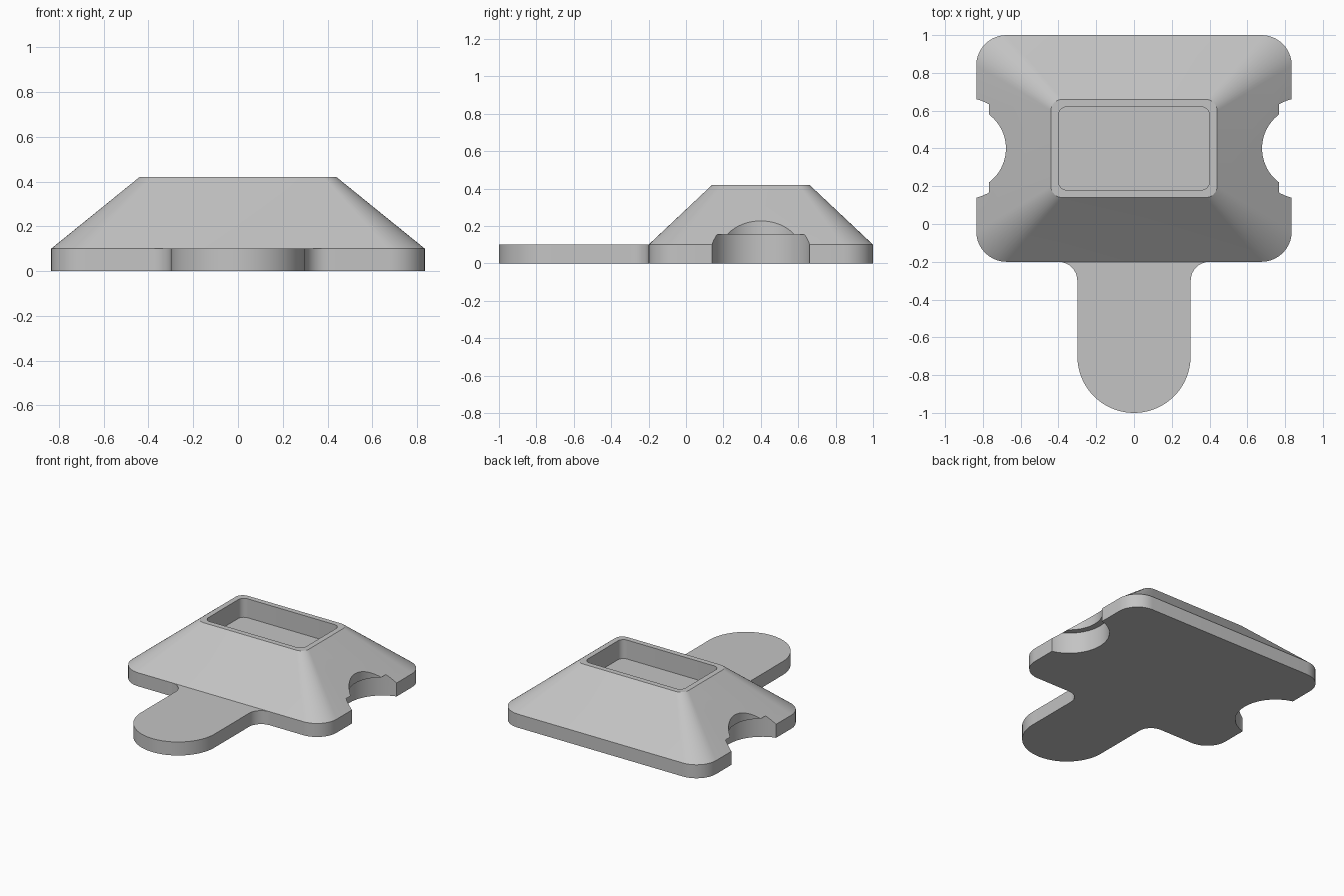
import bpy
import bmesh
from math import cos, sin, pi, radians

cube = bpy.data.objects.get("Cube")
if cube:
    bpy.data.objects.remove(cube)

MID_Y = 0.4      # centre of the raised body
SLAB = 0.1       # thickness of the base slab and tongue
TOP = 0.42       # height of the rim

grey = bpy.data.materials.new("plain_grey")
grey.use_nodes = True
grey.diffuse_color = (0.55, 0.55, 0.55, 1)
grey.node_tree.nodes["Principled BSDF"].inputs["Base Color"].default_value = grey.diffuse_color


def arc(cx, cy, r, start, end, steps):
    """Points along an arc, angles in degrees."""
    angles = [radians(start + (end - start) * i / steps) for i in range(steps + 1)]
    return [(cx + r * cos(a), cy + r * sin(a)) for a in angles]


def rounded_rect(hx, hy, r):
    points = []
    for i, (sx, sy) in enumerate([(1, 1), (-1, 1), (-1, -1), (1, -1)]):
        points += arc(sx * (hx - r), MID_Y + sy * (hy - r), r, i * 90, i * 90 + 90, 10)
    return points


def loft(name, rings):
    """Closed solid through a stack of (outline, height) rings."""
    bm = bmesh.new()
    loops = [[bm.verts.new((x, y, z)) for x, y in outline] for outline, z in rings]
    for low, high in zip(loops, loops[1:]):
        for i in range(len(low)):
            j = (i + 1) % len(low)
            bm.faces.new((low[i], low[j], high[j], high[i]))
    bm.faces.new(loops[0][::-1])
    bm.faces.new(loops[-1])
    bmesh.ops.recalc_face_normals(bm, faces=bm.faces)
    mesh = bpy.data.meshes.new(name)
    bm.to_mesh(mesh)
    bm.free()
    mesh.materials.append(grey)
    obj = bpy.data.objects.new(name, mesh)
    bpy.context.collection.objects.link(obj)
    return obj


def activate(obj):
    bpy.ops.object.select_all(action="DESELECT")
    obj.select_set(True)
    bpy.context.view_layer.objects.active = obj


# Tapered body with a shallow pocket in the top
base = rounded_rect(0.835, 0.6, 0.16)
rim = rounded_rect(0.44, 0.26, 0.06)
pocket = rounded_rect(0.4, 0.22, 0.045)
body = loft("tapered_body", [(base, 0), (base, SLAB), (rim, TOP), (pocket, TOP), (pocket, 0.28)])

# Stepped round notch in each side, wider below
for side in (-1, 1):
    wide = arc(side * 0.903, MID_Y, 0.27, 0, 354.375, 63)
    narrow = arc(side * 0.903, MID_Y, 0.225, 0, 354.375, 63)
    cutter = loft("notch_cutter", [(wide, -0.1), (wide, 0.155), (narrow, 0.155), (narrow, 0.6)])
    cutter.hide_render = True
    activate(body)
    cut = body.modifiers.new("notch", "BOOLEAN")
    cut.operation = "DIFFERENCE"
    cut.solver = "EXACT"
    cut.object = cutter
    bpy.ops.object.modifier_apply(modifier=cut.name)
    bpy.data.objects.remove(cutter)

# Front tongue with a round end and filleted roots
outline = (arc(-0.4, -0.3, 0.1, 90, 0, 8)
           + arc(0, -0.7, 0.3, 180, 360, 40)
           + arc(0.4, -0.3, 0.1, 180, 90, 8))
tongue = loft("front_tongue", [(outline, 0), (outline, SLAB)])

for obj in (body, tongue):
    activate(obj)
    bpy.ops.object.shade_smooth_by_angle(angle=radians(25))
